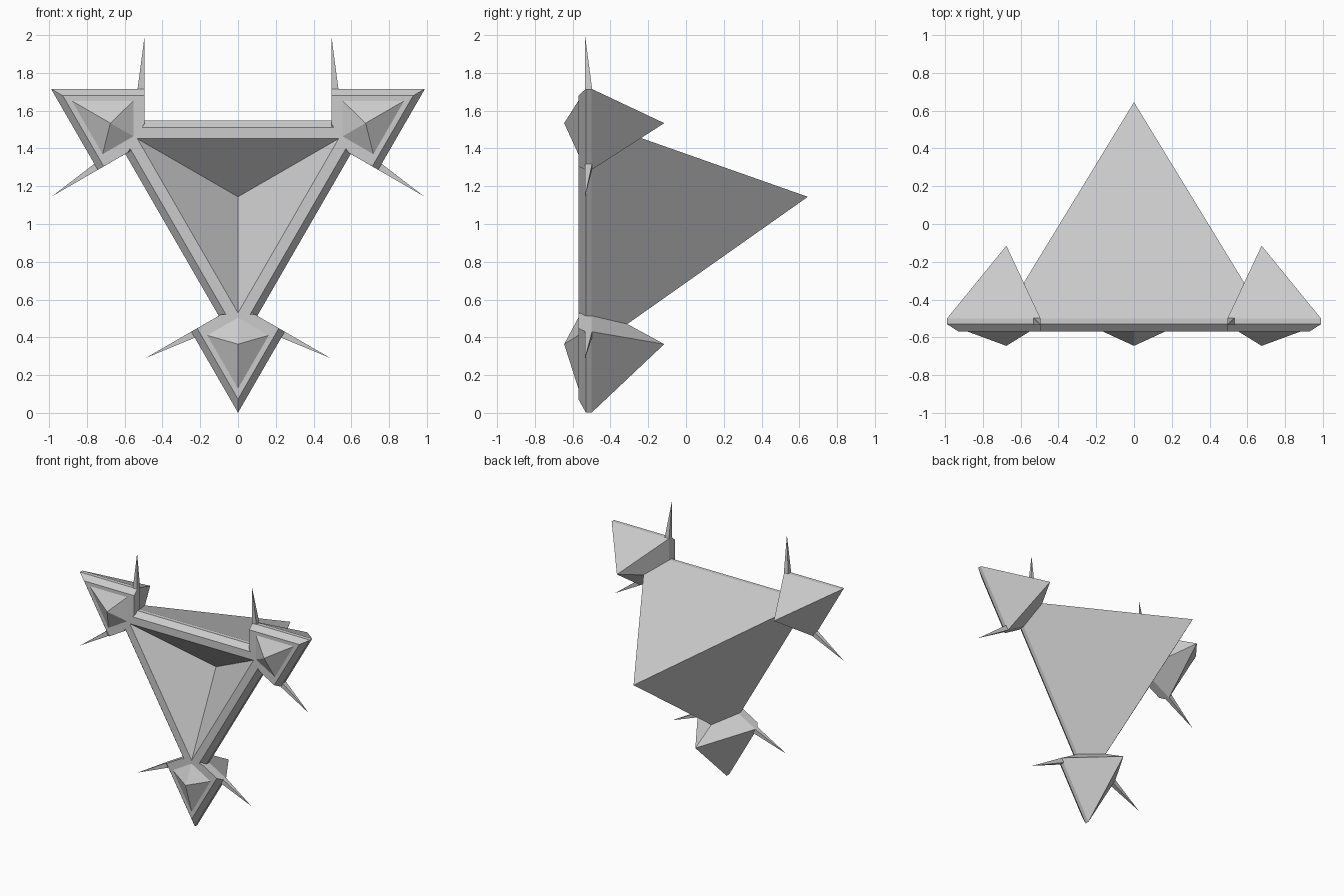
import bpy, bmesh, math
from mathutils import Matrix, Vector

if "Cube" in bpy.data.objects:
    bpy.data.objects.remove(bpy.data.objects["Cube"])

CZ = 1.144          # height of the centre axis (three-fold symmetry about y)
S60 = math.sin(math.radians(60))


def loft(name, rings, turn=0):
    """Skin successive rings; a one-point ring is an apex, open ends are capped."""
    bm = bmesh.new()
    vs = [[bm.verts.new(p) for p in r] for r in rings]
    for a, b in zip(vs, vs[1:]):
        n = max(len(a), len(b))
        for i in range(n):
            j = (i + 1) % n
            if len(a) == 1:
                bm.faces.new((a[0], b[i], b[j]))
            elif len(b) == 1:
                bm.faces.new((a[i], a[j], b[0]))
            else:
                bm.faces.new((a[i], a[j], b[j], b[i]))
    for end in (vs[0], vs[-1]):
        if len(end) > 2:
            bm.faces.new(end)
    m = Matrix.Translation((0, 0, CZ)) @ Matrix.Rotation(math.radians(turn), 4, 'Y')
    bm.transform(m)
    bmesh.ops.recalc_face_normals(bm, faces=bm.faces)
    me = bpy.data.meshes.new(name)
    bm.to_mesh(me)
    bm.free()
    ob = bpy.data.objects.new(name, me)
    bpy.context.collection.objects.link(ob)
    return ob


def tri(r, y):
    return [(0, y, -r), (r * S60, y, r / 2), (-r * S60, y, r / 2)]


def sym(half, y):
    """Outline from its right half; the first and last points lie on x = 0."""
    return [(x, y, v) for x, v in half] + [(-x, y, v) for x, v in half[-2:0:-1]]


# Central body: recessed front, chamfered rim, long pyramid behind
loft("central_body", [[(0, -0.27, 0)], tri(0.615, -0.57), tri(0.734, -0.57),
                      tri(0.807, -0.53), tri(0.807, -0.5), [(0, 0.645, 0)]])

outer = [(0, -1.143), (0.2475, -0.714), (0.089, -0.6225), (0, -0.571)]
front = [(0, -1.071), (0.216, -0.696), (0.089, -0.6225), (0, -0.6225)]
stud = [(0, -1.018), (0.165, -0.733), (0, -0.638)]

for k in range(3):
    t = 120 * k
    # Corner block: chamfered kite with a rear point
    loft(f"corner_block_{k}", [sym(front, -0.57), sym(outer, -0.53),
                               sym(outer, -0.5), [(0, -0.115, -0.78)]], t)
    # Front stud: low kite-shaped pyramid
    loft(f"front_stud_{k}", [sym(stud, -0.569), [(0, -0.645, -0.78)]], t)
    # Thin spikes standing on the two shoulders
    for s, side in ((1, "right"), (-1, "left")):
        p = Vector((0.2475 * s, -0.534, -0.714))
        e = Vector((-0.5 * s, 0, -S60)) * 0.037
        n = Vector((S60 * s, 0, -0.5)) * 0.28
        d = Vector((0, 0.037, 0))
        loft(f"spike_{side}_{k}", [[p, p + e, p + e + d, p + d], [p + n]], t)
